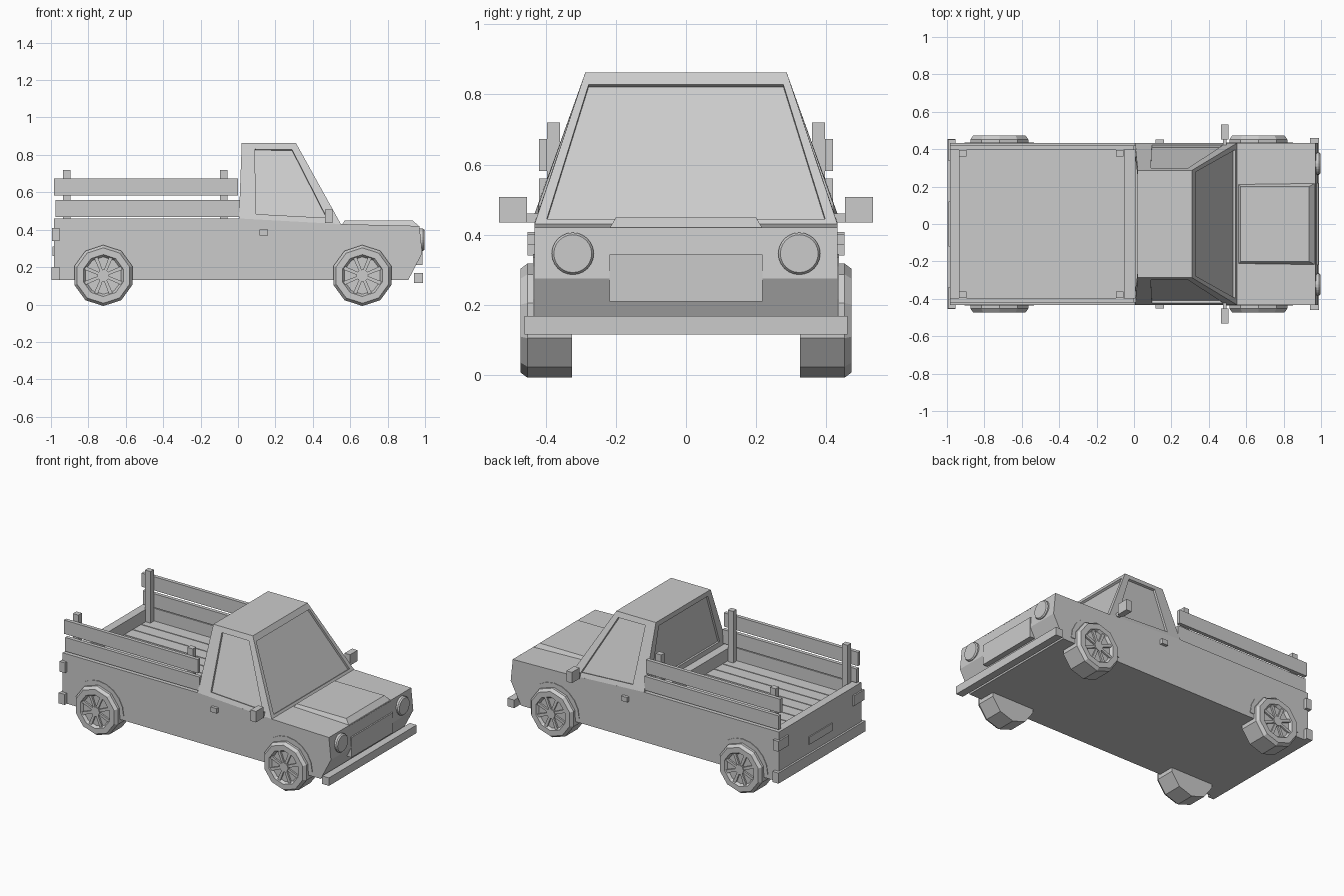
import bpy, bmesh, math
from mathutils import Vector

if "Cube" in bpy.data.objects:
    bpy.data.objects.remove(bpy.data.objects["Cube"])

grey = bpy.data.materials.new("plain_grey")
grey.diffuse_color = (0.6, 0.6, 0.6, 1)
grey.use_nodes = True
grey.node_tree.nodes["Principled BSDF"].inputs["Base Color"].default_value = grey.diffuse_color


def finish(name, bm):
    bmesh.ops.recalc_face_normals(bm, faces=bm.faces)
    me = bpy.data.meshes.new(name)
    bm.to_mesh(me)
    bm.free()
    me.materials.append(grey)
    ob = bpy.data.objects.new(name, me)
    bpy.context.collection.objects.link(ob)
    return ob


def add_hex(bm, bottom, top):
    """Solid between two matching four-point loops."""
    b = [bm.verts.new(p) for p in bottom]
    t = [bm.verts.new(p) for p in top]
    bm.faces.new(b)
    bm.faces.new(t)
    for i in range(4):
        j = (i + 1) % 4
        bm.faces.new((b[i], b[j], t[j], t[i]))


def add_box(bm, x0, x1, y0, y1, z0, z1):
    loop = ((x0, y0), (x1, y0), (x1, y1), (x0, y1))
    add_hex(bm, [(x, y, z0) for x, y in loop], [(x, y, z1) for x, y in loop])


def box(name, *dims):
    bm = bmesh.new()
    add_box(bm, *dims)
    return finish(name, bm)


def pair(name, x0, x1, y0, y1, z0, z1):
    """The same box on both sides of the truck."""
    bm = bmesh.new()
    add_box(bm, x0, x1, y0, y1, z0, z1)
    add_box(bm, x0, x1, -y1, -y0, z0, z1)
    return finish(name, bm)


# Lower body: side profile extruded across the width
W = 0.432
profile = [(-0.985, 0.13), (0.91, 0.13), (0.985, 0.275), (0.97, 0.42),
           (0.55, 0.43), (0.01, 0.46), (0.01, 0.37), (-0.985, 0.37)]
bm = bmesh.new()
left = [bm.verts.new((x, -W, z)) for x, z in profile]
right = [bm.verts.new((x, W, z)) for x, z in profile]
bm.faces.new(left)
bm.faces.new(right)
for i in range(len(profile)):
    j = (i + 1) % len(profile)
    bm.faces.new((left[i], left[j], right[j], right[i]))
finish("lower_body", bm)

# Load bed: walls and plank floor
pair("bed_side_wall", -0.985, 0.01, 0.402, W, 0.365, 0.46)
box("tailgate", -0.985, -0.93, -0.402, 0.402, 0.365, 0.46)
box("bed_front_wall", -0.05, 0.01, -0.402, 0.402, 0.365, 0.46)
bm = bmesh.new()
step = 0.804 / 9
for i in range(9):
    y = -0.402 + i * step
    add_box(bm, -0.93, -0.05, y + 0.003, y + step - 0.003, 0.365, 0.378)
finish("bed_planks", bm)

# Stake posts and side slats
for x in (-0.935, -0.095):
    pair("stake_post", x, x + 0.04, 0.36, 0.396, 0.37, 0.72)
pair("upper_slat", -0.985, 0.0, 0.396, 0.42, 0.582, 0.673)
pair("lower_slat", -0.975, 0.01, 0.396, 0.42, 0.468, 0.56)

# Cab: tapered shell with recessed windows
B = [Vector(p) for p in ((0.005, -W, 0.46), (0.55, -W, 0.43), (0.55, W, 0.43), (0.005, W, 0.46))]
T = [Vector(p) for p in ((0.02, -0.287, 0.863), (0.31, -0.287, 0.863),
                         (0.31, 0.287, 0.863), (0.02, 0.287, 0.863))]
bm = bmesh.new()


def window_wall(bl, br, tr, tl, uv, depth=0.014):
    outer = [bl, br, tr, tl]
    inner = [bl.lerp(br, u).lerp(tl.lerp(tr, u), v) for u, v in uv]
    push = -(br - bl).cross(tl - bl).normalized() * depth
    loops = [[bm.verts.new(p) for p in ring]
             for ring in (outer, inner, [p + push for p in inner])]
    for a, b in zip(loops, loops[1:]):
        for i in range(4):
            j = (i + 1) % 4
            bm.faces.new((a[i], a[j], b[j], b[i]))
    bm.faces.new(loops[2])


side = [(0.17, 0.07), (0.89, 0.07), (0.87, 0.92), (0.23, 0.92)]
window_wall(B[0], B[1], T[1], T[0], side)
window_wall(B[2], B[3], T[3], T[2], [(1 - side[i][0], side[i][1]) for i in (1, 0, 3, 2)])
window_wall(B[1], B[2], T[2], T[1], [(0.035, 0.035), (0.965, 0.035), (0.965, 0.92), (0.035, 0.92)])
window_wall(B[3], B[0], T[0], T[3], [(0.07, 0.08), (0.93, 0.08), (0.93, 0.92), (0.07, 0.92)])
bm.faces.new([bm.verts.new(p) for p in T])
bm.faces.new([bm.verts.new(p) for p in reversed(B)])
bmesh.ops.remove_doubles(bm, verts=bm.verts, dist=0.0005)
finish("cab", bm)

# Raised hood panel
bm = bmesh.new()
add_hex(bm, [(0.55, -0.22, 0.415), (0.971, -0.22, 0.415), (0.971, 0.22, 0.415), (0.55, 0.22, 0.415)],
        [(0.57, -0.2, 0.449), (0.935, -0.2, 0.449), (0.935, 0.2, 0.449), (0.57, 0.2, 0.449)])
finish("hood_bulge", bm)

# Grille, bumpers, lamps, plate, handles
bm = bmesh.new()
add_hex(bm, [(0.93, -0.218, 0.21), (0.987, -0.218, 0.21), (0.987, 0.218, 0.21), (0.93, 0.218, 0.21)],
        [(0.95, -0.218, 0.343), (0.987, -0.218, 0.343), (0.987, 0.218, 0.343), (0.95, 0.218, 0.343)])
finish("grille", bm)
box("front_bumper", 0.94, 0.99, -0.46, 0.46, 0.115, 0.168)
box("rear_bumper", -0.998, -0.955, -0.455, 0.455, 0.13, 0.2)
pair("tail_lamp", -0.995, -0.955, 0.34, 0.452, 0.34, 0.408)
box("rear_plate", -0.992, -0.98, -0.12, 0.12, 0.26, 0.31)
pair("door_handle", 0.115, 0.16, 0.43, 0.452, 0.37, 0.402)


def disc(bm, x, y, z, rings, n, axis="y", turn=0.0):
    """Lathe of (radius, offset) rings about a line along y or x."""
    loops = []
    for r, d in rings:
        loop = []
        for k in range(n):
            a = turn + 2 * math.pi * k / n
            c, s = r * math.cos(a), r * math.sin(a)
            loop.append(bm.verts.new((x + c, y + d, z + s) if axis == "y" else (x + d, y + c, z + s)))
        loops.append(loop)
    for a, b in zip(loops, loops[1:]):
        for i in range(n):
            j = (i + 1) % n
            bm.faces.new((a[i], a[j], b[j], b[i]))
    bm.faces.new(loops[0])
    bm.faces.new(loops[-1])


bm = bmesh.new()
for y in (-0.323, 0.323):
    disc(bm, 0.96, y, 0.346, [(0.06, 0), (0.06, 0.028), (0.054, 0.036)], 24, "x")
finish("headlights", bm)

# Door mirrors on short arms
for s in (-1, 1):
    bm = bmesh.new()
    add_box(bm, 0.465, 0.505, min(s * 0.453, s * 0.533), max(s * 0.453, s * 0.533), 0.435, 0.507)
    add_box(bm, 0.475, 0.495, min(s * 0.41, s * 0.46), max(s * 0.41, s * 0.46), 0.435, 0.46)
    finish("door_mirror", bm)

# Wheels: ten-sided tyre, dished rim, hub and eight spokes, with a thin arch behind
for x in (-0.72, 0.665):
    for s in (-1, 1):
        bm = bmesh.new()
        disc(bm, x, 0, 0.155, [(0.163, s * 0.325), (0.163, s * 0.452), (0.148, s * 0.472),
                               (0.112, s * 0.472), (0.1, s * 0.455)], 10, turn=math.pi / 10 + math.pi / 5)
        finish("tyre", bm)
        bm = bmesh.new()
        disc(bm, x, 0, 0.155, [(0.032, s * 0.45), (0.032, s * 0.47)], 8)
        for k in range(8):
            a = 2 * math.pi * (k + 0.5) / 8
            d, t = Vector((math.cos(a), 0, math.sin(a))), Vector((-math.sin(a), 0, math.cos(a)))
            c = Vector((x, 0, 0.155))
            flat = [c + d * r + t * w for r, w in ((0.025, -0.008), (0.106, -0.01), (0.106, 0.01), (0.025, 0.008))]
            add_hex(bm, [p + Vector((0, s * 0.45, 0)) for p in flat],
                    [p + Vector((0, s * 0.466, 0)) for p in flat])
        finish("wheel_spokes", bm)
        bm = bmesh.new()
        arch = [bm.verts.new((x + 0.185 * math.cos(a), s * (W + 0.004), 0.16 + 0.185 * math.sin(a)))
                for a in [math.pi * (k / 10) for k in range(11)]]
        bm.faces.new(arch)
        res = bmesh.ops.extrude_face_region(bm, geom=bm.faces[:])
        for v in res["geom"]:
            if isinstance(v, bmesh.types.BMVert):
                v.co.y = s * (W - 0.01)
        finish("wheel_arch", bm)
